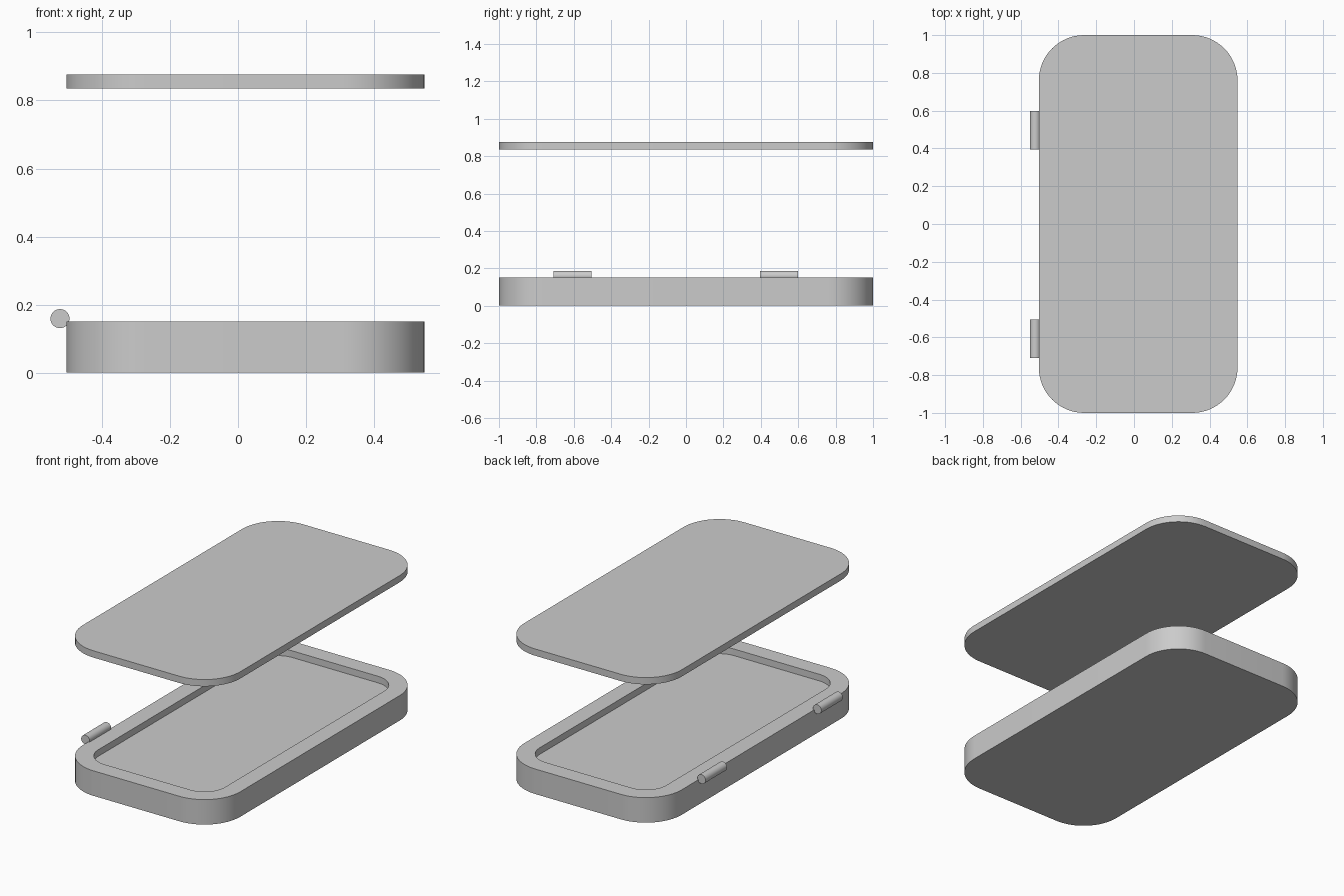
import bpy, bmesh, math

if "Cube" in bpy.data.objects:
    bpy.data.objects.remove(bpy.data.objects["Cube"])

CX, HX, HY, R = 0.022, 0.526, 1.0, 0.24   # outline centre, half sizes, corner radius
RIM, DEPTH = 0.103, 0.04                  # tray rim width and recess depth


def outline(inset=0.0, steps=16):
    """Rounded rectangle, counter-clockwise, inset evenly."""
    r, pts = R - inset, []
    for i, (sx, sy) in enumerate([(1, 1), (-1, 1), (-1, -1), (1, -1)]):
        for k in range(steps + 1):
            a = math.pi / 2 * (i + k / steps)
            pts.append((CX + sx * (HX - R) + r * math.cos(a),
                        sy * (HY - R) + r * math.sin(a)))
    return pts


def layered(name, layers):
    """Skin a stack of (inset, z) outlines and cap both ends."""
    bm = bmesh.new()
    rings = [[bm.verts.new((x, y, z)) for x, y in outline(i)] for i, z in layers]
    n = len(rings[0])
    for a, b in zip(rings, rings[1:]):
        for k in range(n):
            j = (k + 1) % n
            bm.faces.new((a[k], a[j], b[j], b[k]))
    bm.faces.new(rings[0][::-1])
    bm.faces.new(rings[-1])
    me = bpy.data.meshes.new(name)
    bm.to_mesh(me)
    bm.free()
    ob = bpy.data.objects.new(name, me)
    bpy.context.collection.objects.link(ob)
    smooth(ob)


def smooth(ob):
    bpy.ops.object.select_all(action='DESELECT')
    ob.select_set(True)
    bpy.context.view_layer.objects.active = ob
    bpy.ops.object.shade_smooth_by_angle(angle=math.radians(30))


# Tray with a shallow recess
layered("tray_body", [(0, 0), (0, 0.151), (RIM, 0.151), (RIM, 0.151 - DEPTH)])

# Floating cover plate
layered("cover_plate", [(0, 0.835), (0, 0.876)])

# Side buttons
for name, y in (("rear_button", 0.497), ("front_button", -0.607)):
    bpy.ops.mesh.primitive_cylinder_add(vertices=32, radius=0.028, depth=0.205,
                                        location=(-0.523, y, 0.159),
                                        rotation=(math.pi / 2, 0, 0))
    bpy.context.object.name = name
    smooth(bpy.context.object)
